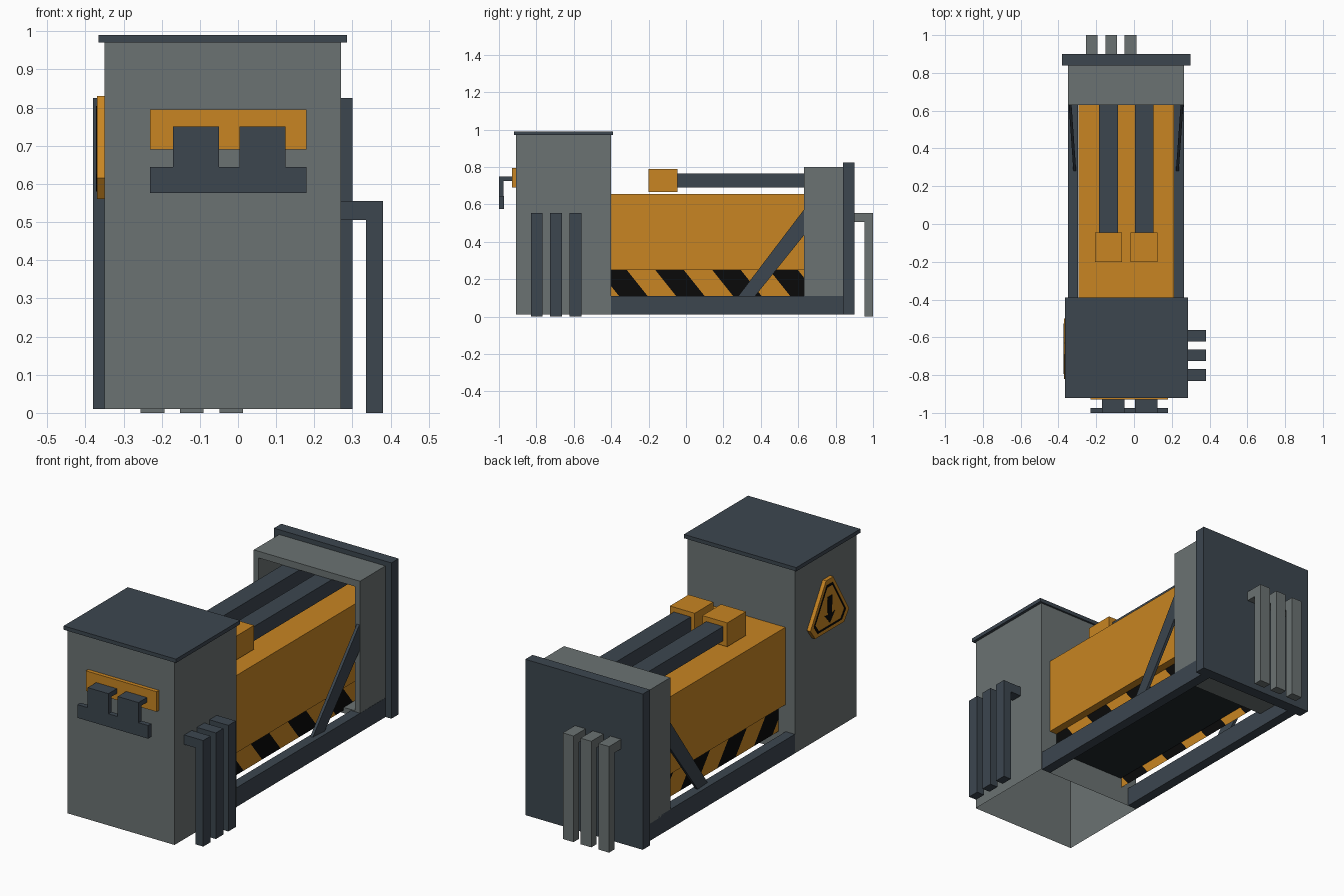
import bpy, bmesh
from mathutils import Vector

if "Cube" in bpy.data.objects:
    bpy.data.objects.remove(bpy.data.objects["Cube"])


def material(name, rgb):
    m = bpy.data.materials.new(name)
    m.diffuse_color = (*rgb, 1)
    m.use_nodes = True
    m.node_tree.nodes["Principled BSDF"].inputs["Base Color"].default_value = m.diffuse_color
    return m


GREY = material("steel_grey", (0.147, 0.17, 0.17))
DARK = material("dark_slate", (0.045, 0.061, 0.078))
ORANGE = material("safety_orange", (0.58, 0.235, 0.016))
BLACK = material("stripe_black", (0.003, 0.003, 0.003))
FLOOR = material("floor_charcoal", (0.014, 0.02, 0.024))
MID = -0.042  # centre line of the main body


def finish(name, bm, *mats, fix=True):
    if fix:
        bmesh.ops.recalc_face_normals(bm, faces=bm.faces)
    me = bpy.data.meshes.new(name)
    bm.to_mesh(me)
    bm.free()
    for m in mats:
        me.materials.append(m)
    ob = bpy.data.objects.new(name, me)
    bpy.context.collection.objects.link(ob)
    return ob


def prism(name, points, axis, lo, hi, mat):
    """Extrude a profile along x (points are y,z) or y (points are x,z)."""
    def co(p, d):
        return (d, p[0], p[1]) if axis == "x" else (p[0], d, p[1])
    bm = bmesh.new()
    face = bm.faces.new([bm.verts.new(co(p, lo)) for p in points])
    ext = bmesh.ops.extrude_face_region(bm, geom=[face])["geom"]
    move = Vector(co((0, 0), hi - lo))
    bmesh.ops.translate(bm, vec=move, verts=[g for g in ext if isinstance(g, bmesh.types.BMVert)])
    return finish(name, bm, mat)


def box(name, x, y, z, mat, open_bottom=False):
    bm = bmesh.new()
    bmesh.ops.create_cube(bm, size=1)
    for v in bm.verts:
        v.co = [(a + b) / 2 + c * (b - a) for (a, b), c in zip((x, y, z), v.co)]
    if open_bottom:
        bm.normal_update()
        bmesh.ops.delete(bm, geom=[f for f in bm.faces if f.normal.z < -0.9], context="FACES")
        return finish(name, bm, mat, fix=False)
    return finish(name, bm, mat)


def hook(start, end, top, bottom, thick, drop):
    """L-shaped profile running out from a wall and then down."""
    inner = end - drop if end > start else end + drop
    return [(start, top), (end, top), (end, bottom), (inner, bottom),
            (inner, top - thick), (start, top - thick)]


# Cabinet (hollow, open underneath) with its roof
box("cabinet", (-0.35, 0.27), (-0.91, -0.40), (0.01, 0.97), GREY, True)
box("cabinet_roof", (-0.365, 0.285), (-0.92, -0.39), (0.97, 0.99), DARK)

# Front latch
box("latch_plate", (-0.23, 0.18), (-0.93, -0.91), (0.69, 0.795), ORANGE)
for i, x in enumerate((-0.17, 0.004)):
    prism(f"latch_hook_{i}", hook(-0.91, -1.0, 0.75, 0.60, 0.025, 0.025),
          "x", x, x + 0.12, DARK)
box("latch_bar", (-0.23, 0.18), (-1.0, -0.974), (0.576, 0.645), DARK)

# Drop pipes on the right side and on the back
for i in range(3):
    y = -0.83 + 0.104 * i
    prism(f"side_pipe_{i}", hook(0.27, 0.38, 0.555, 0, 0.05, 0.045), "y", y, y + 0.062, DARK)
    x = -0.255 + 0.103 * i
    prism(f"back_pipe_{i}", hook(0.90, 1.0, 0.555, 0, 0.05, 0.045), "x", x, x + 0.062, GREY)

# Back wall and hollow end frame
box("back_wall", (-0.38, 0.30), (0.84, 0.90), (0.01, 0.825), DARK)
box("frame_top", (-0.35, 0.265), (0.63, 0.84), (0.765, 0.80), GREY)
box("frame_sill", (-0.32, 0.235), (0.63, 0.84), (0.085, 0.115), GREY)
for side, x in (("left", -0.35), ("right", 0.237)):
    box(f"frame_{side}", (x, x + 0.028), (0.63, 0.84), (0.10, 0.765), GREY)

# Base rails and slanted braces
for s, side in ((-1, "left"), (1, "right")):
    rail_x = sorted((MID + s * 0.255, MID + s * 0.308))
    box(f"rail_{side}", rail_x, (-0.40, 0.84), (0.01, 0.11), DARK)
    brace = prism(f"brace_{side}", [(0.28, 0.11), (0.37, 0.11), (0.635, 0.44), (0.635, 0.578)],
                  "x", MID + s * 0.264, MID + s * 0.279, DARK)
    for v in brace.data.vertices:
        v.co.x += s * 0.07 * (v.co.y - 0.28)

# Orange body and dark floor below it
box("press_body", (-0.295, 0.213), (-0.40, 0.84), (0.25, 0.655), ORANGE)
box("floor_panel", (-0.25, 0.166), (-0.40, 0.80), (0.15, 0.20), FLOOR)

# Hazard-striped skirts: slanted bands trimmed to the body length
for side, x in (("left", -0.255), ("right", 0.171)):
    bm = bmesh.new()
    rows = [(bm.verts.new((x, -0.775 + 0.1525 * i, 0.25)),
             bm.verts.new((x, -0.655 + 0.1525 * i, 0.10))) for i in range(12)]
    for i, (a, b) in enumerate(zip(rows, rows[1:])):
        f = bm.faces.new((a[0], a[1], b[1], b[0]))
        f.material_index = 1 - i % 2
    for y, n in ((-0.40, -1), (0.80, 1)):
        bmesh.ops.bisect_plane(bm, geom=bm.verts[:] + bm.edges[:] + bm.faces[:],
                               plane_co=(0, y, 0), plane_no=(0, n, 0), clear_outer=True)
    bm.normal_update()
    outward = -1 if side == "left" else 1
    for f in bm.faces:
        if f.normal.x * outward < 0:
            f.normal_flip()
    finish(f"hazard_skirt_{side}", bm, ORANGE, BLACK, fix=False)

# Twin rams with orange heads
for i, x in enumerate((-0.135, 0.053)):
    box(f"ram_{i}", (x - 0.049, x + 0.049), (-0.05, 0.84), (0.69, 0.765), DARK)
    box(f"ram_head_{i}", (x - 0.072, x + 0.072), (-0.20, -0.045), (0.665, 0.79), ORANGE)

# Warning sign on the left side: plate, outline and down arrow
CY = -0.66
sign = [(-0.12, 0.56), (0.12, 0.56), (0.16, 0.615), (0.03, 0.83), (-0.03, 0.83), (-0.16, 0.615)]
prism("warning_sign", [(CY + y, z) for y, z in sign], "x", -0.37, -0.35, ORANGE)
outer = [(y * 0.83, 0.675 + (z - 0.675) * 0.83) for y, z in sign]
inner = [(y * 0.75, 0.675 + (z - 0.675) * 0.75) for y, z in sign]
for i in range(6):
    j = (i + 1) % 6
    edge = [outer[i], outer[j], inner[j], inner[i]]
    prism(f"sign_outline_{i}", [(CY + y, z) for y, z in edge], "x", -0.372, -0.3695, BLACK)
arrow = [(0, 0.60), (0.042, 0.65), (0.016, 0.645), (0.02, 0.74), (-0.02, 0.74),
         (-0.016, 0.645), (-0.042, 0.65)]
prism("sign_arrow", [(CY + y, z) for y, z in arrow], "x", -0.372, -0.3695, BLACK)
